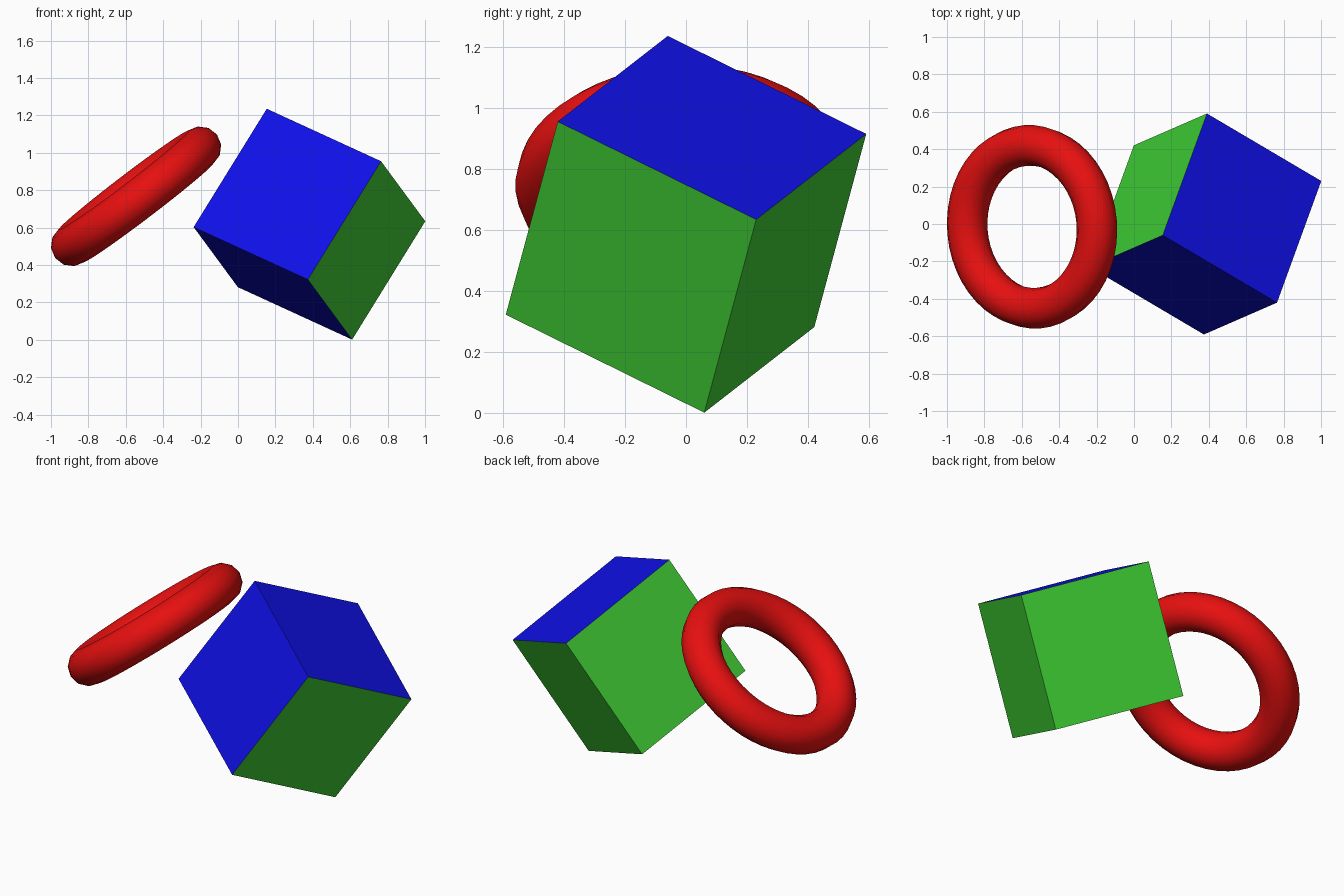
import bpy
from mathutils import Matrix, Vector

if "Cube" in bpy.data.objects:
    bpy.data.objects.remove(bpy.data.objects["Cube"])


def material(name, rgb):
    m = bpy.data.materials.new(name)
    m.diffuse_color = (*rgb, 1)
    m.use_nodes = True
    m.node_tree.nodes["Principled BSDF"].inputs["Base Color"].default_value = m.diffuse_color
    return m


red = material("red", (0.8, 0.005, 0.005))
green = material("green", (0.05, 0.62, 0.035))
blue = material("blue", (0.005, 0.005, 0.8))

# Tilted cube: three sides green, three sides blue
right = Vector((0.61, -0.36, -0.28)).normalized()
back = Vector((0.235, 0.65, -0.32))
back = (back - right * back.dot(right)).normalized()
up = right.cross(back)
bpy.ops.mesh.primitive_cube_add(size=0.763)
cube = bpy.context.object
cube.name = "tilted_cube"
cube.data.materials.append(blue)
cube.data.materials.append(green)
for face in cube.data.polygons:
    n = face.normal
    face.material_index = 1 if abs(n.x) > 0.5 or n.y > 0.5 else 0
turn = Matrix((right, back, up)).transposed().to_4x4()
cube.matrix_world = Matrix.Translation((0.382, 0, 0.618)) @ turn

# Ring leaning up towards the cube
axis = Vector((-0.606, -0.05, 0.795))
bpy.ops.mesh.primitive_torus_add(
    major_radius=0.436, minor_radius=0.109,
    major_segments=48, minor_segments=12,
    location=(-0.545, -0.015, 0.767),
    rotation=axis.to_track_quat('Z', 'Y').to_euler())
ring = bpy.context.object
ring.name = "ring"
ring.data.materials.append(red)
bpy.ops.object.shade_smooth()
